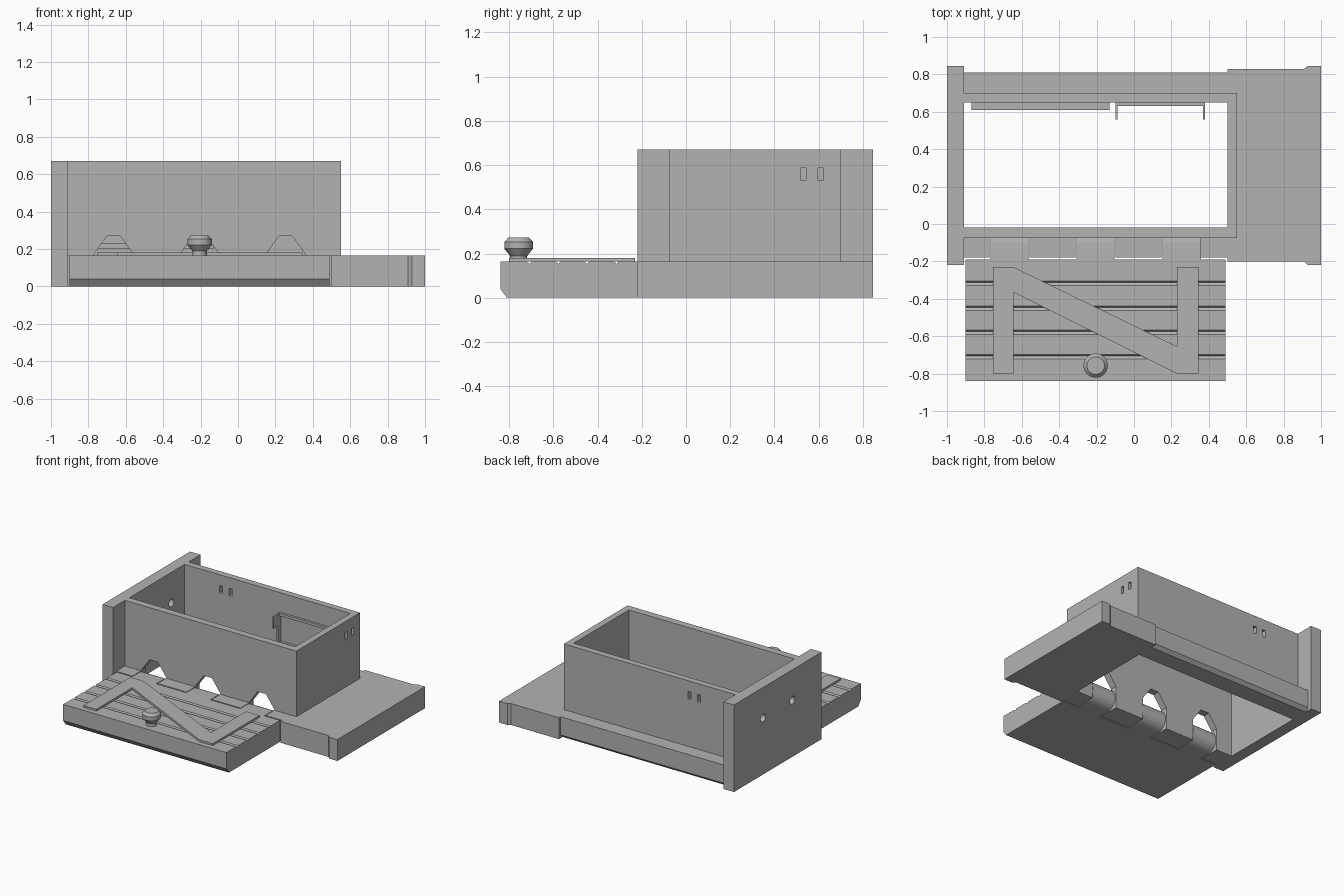
import bpy, bmesh, math

if "Cube" in bpy.data.objects:
    bpy.data.objects.remove(bpy.data.objects["Cube"], do_unlink=True)

GREY = (0.45, 0.45, 0.45, 1)
mat = bpy.data.materials.new("plain grey")
mat.use_nodes = True
mat.diffuse_color = GREY
mat.node_tree.nodes["Principled BSDF"].inputs["Base Color"].default_value = GREY


def prism(name, points, axis, lo, hi):
    """Extrude a flat outline along an axis: x takes (y, z), y takes (x, z), z takes (x, y)."""
    place = {"x": lambda a, b: (lo, a, b),
             "y": lambda a, b: (a, lo, b),
             "z": lambda a, b: (a, b, lo)}[axis]
    bm = bmesh.new()
    face = bm.faces.new([bm.verts.new(place(a, b)) for a, b in points])
    out = bmesh.ops.extrude_face_region(bm, geom=[face])
    step = [hi - lo if axis == c else 0 for c in "xyz"]
    bmesh.ops.translate(bm, vec=step,
                        verts=[v for v in out["geom"] if isinstance(v, bmesh.types.BMVert)])
    bmesh.ops.recalc_face_normals(bm, faces=bm.faces)
    mesh = bpy.data.meshes.new(name)
    bm.to_mesh(mesh)
    bm.free()
    mesh.materials.append(mat)
    ob = bpy.data.objects.new(name, mesh)
    bpy.context.collection.objects.link(ob)
    return ob


def box(name, x0, x1, y0, y1, z0, z1):
    return prism(name, [(x0, y0), (x1, y0), (x1, y1), (x0, y1)], "z", z0, z1)


def cut(target, cutter):
    mod = target.modifiers.new("cut", "BOOLEAN")
    mod.operation, mod.solver, mod.object = "DIFFERENCE", "EXACT", cutter
    bpy.context.view_layer.objects.active = target
    bpy.ops.object.modifier_apply(modifier=mod.name)
    bpy.data.objects.remove(cutter, do_unlink=True)


def smooth(ob):
    bpy.ops.object.select_all(action="DESELECT")
    ob.select_set(True)
    bpy.context.view_layer.objects.active = ob
    bpy.ops.object.shade_smooth_by_angle(angle=math.radians(25))


BASE = 0.165
TOP = 0.67
HINGES = (-0.665, -0.205, 0.255)

# Tall end plate with two round holes
end_plate = box("end_plate", -1, -0.91, -0.22, 0.845, 0, TOP)
for y in (0.135, 0.49):
    ring = [(y + 0.03 * math.cos(math.tau * i / 24), 0.435 + 0.03 * math.sin(math.tau * i / 24))
            for i in range(24)]
    cut(end_plate, prism("hole_cutter", ring, "x", -1.1, -0.8))

# Box walls, with pairs of small slots
front_wall = box("front_wall", -0.91, 0.55, -0.075, -0.02, BASE, TOP)
back_wall = box("back_wall", -0.91, 0.55, 0.65, 0.70, BASE, TOP)
side_wall = box("side_wall", 0.50, 0.55, -0.02, 0.65, BASE, TOP)
for x in (-0.60, -0.52):
    cut(back_wall, box("slot_cutter", x - 0.013, x + 0.013, 0.6, 0.8, 0.53, 0.587))
for y in (0.53, 0.61):
    cut(side_wall, box("slot_cutter", 0.4, 0.6, y - 0.013, y + 0.013, 0.53, 0.587))

# Base rails and broad side slab
front_rail = box("front_rail", -0.91, 0.50, -0.18, -0.02, 0, BASE)
prism("back_rail", [(0.65, 0), (0.785, 0), (0.81, 0.025), (0.81, BASE), (0.65, BASE)],
      "x", -0.91, 0.50)
prism("side_slab", [(0.50, -0.20), (0.91, -0.20), (0.93, -0.22), (1, -0.22),
                    (1, 0.845), (0.93, 0.845), (0.91, 0.83), (0.50, 0.83)], "z", 0, BASE)

# Hinge openings through rail and wall, with rounded knuckles
for i, x in enumerate(HINGES):
    cut(front_rail, box("slot_cutter", x - 0.107, x + 0.107, -0.3, 0.1, -0.1, 0.3))
    roof = [(x - 0.107, 0.1), (x + 0.107, 0.1), (x + 0.107, BASE + 0.005),
            (x + 0.035, 0.27), (x - 0.035, 0.27), (x - 0.107, BASE + 0.005)]
    cut(front_wall, prism("opening_cutter", roof, "y", -0.2, 0.1))
    arc = [(-0.105 + 0.0825 * math.cos(a), 0.0825 + 0.0825 * math.sin(a))
           for a in (math.pi * (k / 16 - 0.5) for k in range(17))]
    smooth(prism(f"hinge_knuckle_{i + 1}", [(-0.2, 0)] + arc + [(-0.2, BASE)],
                 "x", x - 0.102, x + 0.102))

# Lowered door with plank grooves and a chamfered lip
outline = [(-0.19, BASE), (-0.19, 0), (-0.81, 0), (-0.84, 0.04), (-0.84, BASE)]
for y in (-0.71, -0.58, -0.45, -0.317):
    outline += [(y - 0.012, BASE), (y + 0.004, BASE - 0.012), (y + 0.012, BASE)]
prism("door", outline, "x", -0.90, 0.49)

# Z-shaped door brace
prism("door_brace", [(-0.755, -0.80), (-0.645, -0.80), (-0.645, -0.365), (0.23, -0.80),
                     (0.345, -0.80), (0.345, -0.23), (0.23, -0.23), (0.23, -0.655),
                     (-0.645, -0.23), (-0.755, -0.23)], "z", BASE - 0.002, 0.18)

# Door knob, turned from a profile
bm = bmesh.new()
profile = [(0, 0.16), (0.038, 0.16), (0.038, 0.188), (0.065, 0.222),
           (0.065, 0.252), (0.047, 0.272), (0, 0.272)]
verts = [bm.verts.new((r, 0, z)) for r, z in profile]
edges = [bm.edges.new(pair) for pair in zip(verts, verts[1:])]
bmesh.ops.spin(bm, geom=verts + edges, axis=(0, 0, 1), cent=(0, 0, 0),
               angle=math.tau, steps=32)
bmesh.ops.remove_doubles(bm, verts=bm.verts, dist=0.0005)
bmesh.ops.recalc_face_normals(bm, faces=bm.faces)
mesh = bpy.data.meshes.new("door_knob")
bm.to_mesh(mesh)
bm.free()
mesh.materials.append(mat)
knob = bpy.data.objects.new("door_knob", mesh)
knob.location = (-0.205, -0.757, 0)
bpy.context.collection.objects.link(knob)
smooth(knob)

# Shelf and holder on the inside of the back wall
box("inner_shelf", -0.87, -0.13, 0.61, 0.652, 0.20, 0.23)
box("holder_top", -0.10, 0.38, 0.632, 0.652, 0.50, 0.52)
box("holder_bottom", -0.10, 0.38, 0.632, 0.652, 0.28, 0.30)
for side, x in (("right", -0.10), ("left", 0.368)):
    box(f"holder_post_{side}", x, x + 0.012, 0.61, 0.652, 0.28, 0.52)
    box(f"holder_hook_{side}", x, x + 0.012, 0.56, 0.612, 0.43, 0.52)
